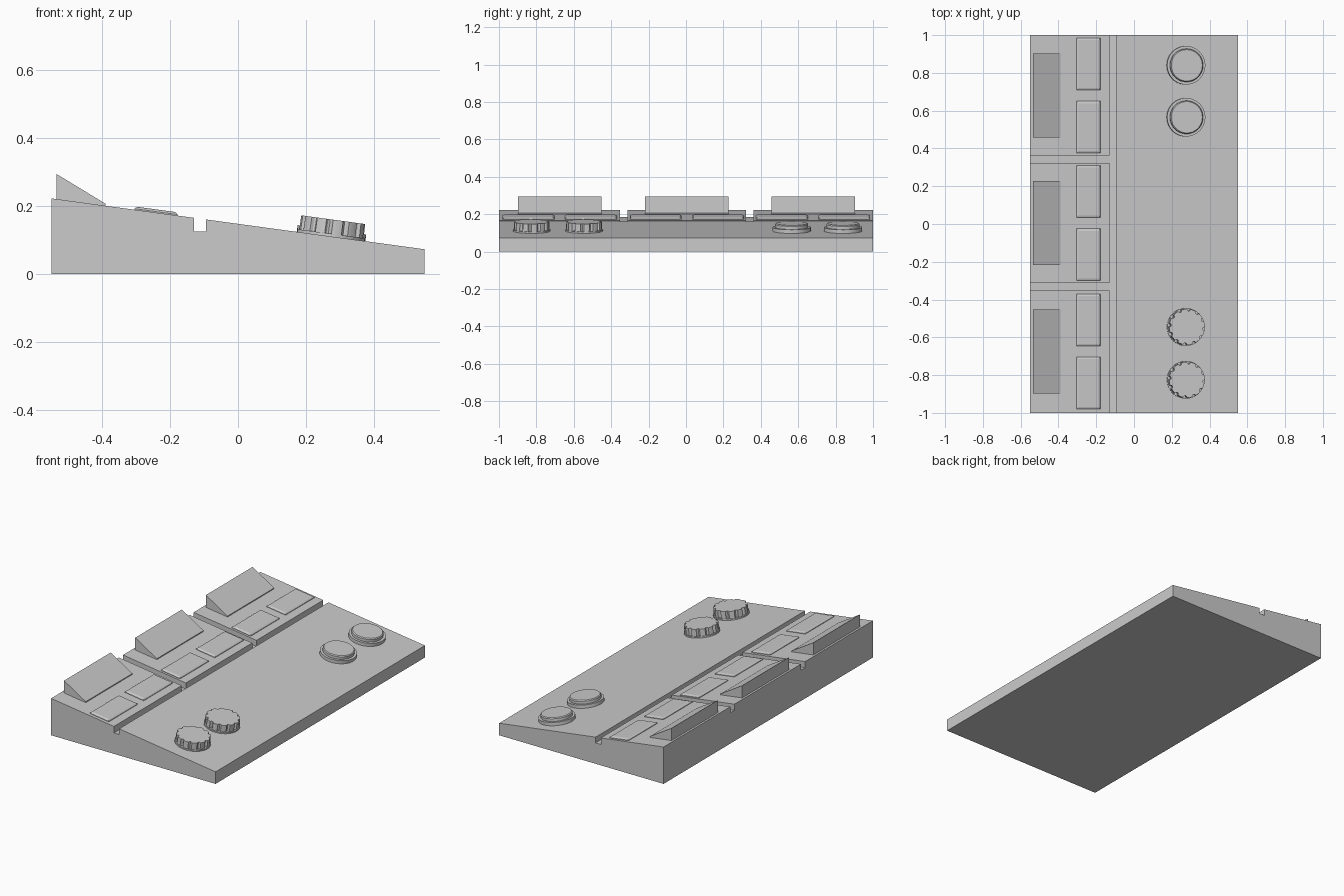
import bpy, bmesh, math
from mathutils import Matrix

if "Cube" in bpy.data.objects:
    bpy.data.objects.remove(bpy.data.objects["Cube"])

SLOPE = 0.15 / 1.1
TILT = math.atan(SLOPE)


def top(x):
    return 0.148 - SLOPE * x


def make(name, bm, smooth=False):
    bmesh.ops.recalc_face_normals(bm, faces=bm.faces)
    me = bpy.data.meshes.new(name)
    bm.to_mesh(me)
    bm.free()
    ob = bpy.data.objects.new(name, me)
    bpy.context.collection.objects.link(ob)
    if smooth:
        bpy.ops.object.select_all(action='DESELECT')
        ob.select_set(True)
        bpy.context.view_layer.objects.active = ob
        bpy.ops.object.shade_smooth_by_angle(angle=math.radians(25))
    return ob


def loft(name, rings, smooth=False):
    """Skin a stack of equal-length 3D rings and cap both ends."""
    bm = bmesh.new()
    vs = [[bm.verts.new(p) for p in r] for r in rings]
    n = len(vs[0])
    for a, b in zip(vs, vs[1:]):
        for i in range(n):
            j = (i + 1) % n
            bm.faces.new((a[i], a[j], b[j], b[i]))
    bm.faces.new(vs[0])
    bm.faces.new(vs[-1])
    return make(name, bm, smooth)


def prism(name, profile, y0, y1):
    return loft(name, [[(x, y, z) for x, z in profile] for y in (y0, y1)])


def seat(ob, x, y):
    """Place a part on the sloping panel, tilted with it."""
    ob.matrix_world = Matrix.Translation((x, y, top(x))) @ Matrix.Rotation(TILT, 4, 'Y')


def circle(r, h, n=48):
    return [(r * math.cos(2 * math.pi * i / n), r * math.sin(2 * math.pi * i / n), h)
            for i in range(n)]


def rect(a, b, h):
    return [(-a, -b, h), (a, -b, h), (a, b, h), (-a, b, h)]


def fluted(r, h, lobes=12):
    pts = []
    for k in range(lobes):
        for f, d in ((0, 0), (0.2, 0), (0.4, 0), (0.6, 0), (0.68, 0.008), (0.8, 0.011), (0.92, 0.008)):
            a = 2 * math.pi * (k + f) / lobes
            pts.append(((r - d) * math.cos(a), (r - d) * math.sin(a), h))
    return pts


# Wedge-shaped body with the long groove in its profile
body = prism("console_body", [
    (-0.55, 0), (0.55, 0), (0.55, top(0.55)), (-0.095, top(-0.095)), (-0.095, 0.126),
    (-0.13, 0.126), (-0.13, top(-0.13)), (-0.55, top(-0.55))], -1, 1)

# Cross grooves splitting the upper strip into three bays
for y in (-0.333, 0.342):
    cut = prism("groove_cutter", [(x, top(x) + d) for x, d in
                ((-0.6, -0.037), (-0.115, -0.037), (-0.115, 0.1), (-0.6, 0.1))],
                y - 0.02, y + 0.02)
    cut.hide_render = True
    cut.hide_viewport = True
    mod = body.modifiers.new("groove", 'BOOLEAN')
    mod.operation = 'DIFFERENCE'
    mod.solver = 'EXACT'
    mod.object = cut

# Each bay: a raised display hood and two key buttons
for yc in (-0.675, 0.005, 0.68):
    prism("display_hood", [(-0.535, top(-0.535) - 0.01), (-0.39, top(-0.39) - 0.01),
                           (-0.39, 0.207), (-0.535, 0.295)], yc - 0.223, yc + 0.223)
    for s in (-1, 1):
        key = loft("key_button", [rect(0.064, 0.138, -0.005), rect(0.064, 0.138, 0.003),
                                  rect(0.060, 0.134, 0.007), rect(0.054, 0.126, 0.0095)])
        seat(key, -0.242, yc + s * 0.167)

# Round push buttons on collars
for y in (0.565, 0.84):
    ob = loft("round_button", [circle(0.102, -0.005), circle(0.102, 0.020), circle(0.088, 0.020),
                               circle(0.088, 0.036), circle(0.083, 0.041)], True)
    seat(ob, 0.274, y)

# Fluted control knobs on thin skirts
for y in (-0.545, -0.825):
    seat(loft("knob_skirt", [circle(0.1, -0.005), circle(0.1, 0.008)], True), 0.274, y)
    seat(loft("control_knob", [fluted(0.096, 0), fluted(0.095, 0.05)]), 0.274, y)
